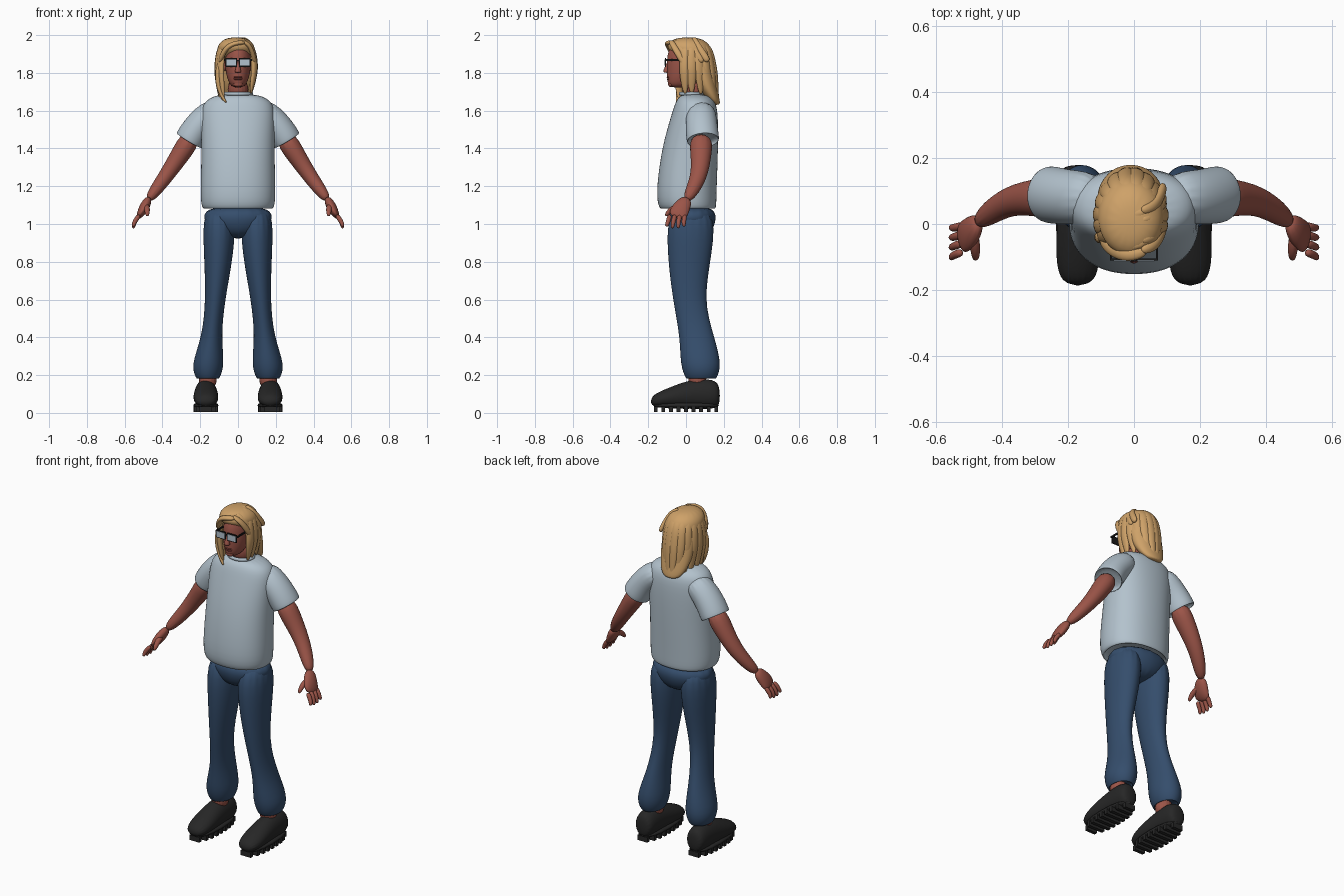
import bpy, bmesh
from math import sin, cos, pi, radians, copysign
from mathutils import Vector, Matrix

if "Cube" in bpy.data.objects:
    bpy.data.objects.remove(bpy.data.objects["Cube"], do_unlink=True)

ACROSS, BACK, UP = Matrix.Identity(3)
DOWN = -UP


def material(name, *rgb):
    mat = bpy.data.materials.new(name)
    mat.use_nodes = True
    mat.diffuse_color = (*rgb, 1)
    shader = mat.node_tree.nodes["Principled BSDF"]
    shader.inputs["Base Color"].default_value = (*rgb, 1)
    shader.inputs["Roughness"].default_value = .8
    return mat


SKIN = material("skin", .33, .09, .065)
LIP = material("lip", .22, .05, .04)
HAIR = material("blond hair", .62, .36, .14)
SHIRT = material("pale grey cotton", .45, .54, .61)
DENIM = material("blue denim", .035, .075, .15)
LEATHER = material("black leather", .02, .02, .02)
FRAME = material("black frame", .01, .01, .01)
LENS = material("pale lens", .45, .54, .62)


def finish(name, bm, mat, mirror=False, smooth=True, subdivide=False):
    bmesh.ops.recalc_face_normals(bm, faces=bm.faces[:])
    mesh = bpy.data.meshes.new(name)
    bm.to_mesh(mesh)
    bm.free()
    mesh.materials.append(mat)
    for poly in mesh.polygons:
        poly.use_smooth = smooth
    part = bpy.data.objects.new(name, mesh)
    bpy.context.collection.objects.link(part)
    if mirror:
        part.modifiers.new("mirror", 'MIRROR').use_mirror_merge = False
    if subdivide:
        modifier = part.modifiers.new("subdivision", 'SUBSURF')
        modifier.levels = modifier.render_levels = 2
    return part


def loft(name, mat, rings, axis=None, up=BACK, sides=16, hem=False, square=1, mirror=False):
    """Skin over elliptical rings: x, y, z, first radius, second radius."""
    bm = bmesh.new()
    grow = 3 / (2 + cos(2 * pi / sides))
    centres = [Vector(ring[:3]) for ring in rings]
    sections = []
    for i, (*_, wide, deep) in enumerate(rings):
        before, after = centres[max(i - 1, 0)], centres[min(i + 1, len(rings) - 1)]
        heading = axis or (after - before).normalized()
        sections.append((centres[i], heading, wide, deep))
    if hem:
        # fold the open edge back inside
        centre, heading, wide, deep = sections[-1]
        for depth in (0, .03):
            sections.append((centre - heading * depth, heading, wide * .9, deep * .9))
    loops = []
    for centre, heading, wide, deep in sections:
        side = up.cross(heading).normalized()
        front = heading.cross(side)
        loop = []
        for k in range(sides):
            angle = 2 * pi * k / sides
            u, v = [copysign(abs(w) ** square, w) for w in (cos(angle), sin(angle))]
            loop.append(bm.verts.new(centre + (side * wide * u + front * deep * v) * grow))
        loops.append(loop)
    for first, second in zip(loops, loops[1:]):
        for k in range(sides):
            n = (k + 1) % sides
            bm.faces.new((first[k], first[n], second[n], second[k]))
    bm.faces.new(loops[0])
    bm.faces.new(loops[-1][::-1])
    return finish(name, bm, mat, mirror, subdivide=True)


def strand(name, mat, path, start, end, wide=1, **options):
    """Limb whose radius changes evenly from start to end."""
    rings = []
    for i, point in enumerate(path):
        radius = start + (end - start) * i / (len(path) - 1)
        rings.append((*point, radius, radius * wide))
    return loft(name, mat, rings, **options)


def box(name, mat, place, size, mirror=False):
    bm = bmesh.new()
    bmesh.ops.create_cube(bm, size=1, matrix=Matrix.LocRotScale(Vector(place), None, Vector(size)))
    return finish(name, bm, mat, mirror, smooth=False)


def ball(name, mat, place, size, mirror=False):
    bm = bmesh.new()
    bmesh.ops.create_uvsphere(bm, u_segments=16, v_segments=10, radius=1,
                              matrix=Matrix.LocRotScale(Vector(place), None, Vector(size)))
    return finish(name, bm, mat, mirror)


# Shirt: body, sleeves, collar
loft("shirt_body", SHIRT, [
    (0, .04, 1.69, .09, .06),
    (0, .05, 1.66, .17, .1),
    (0, .05, 1.6, .2, .12),
    (0, .02, 1.4, .19, .15),
    (0, 0, 1.15, .2, .16),
    (0, .01, 1.08, .19, .15),
], axis=DOWN, hem=True, square=.9, sides=20)
strand("sleeve", SHIRT, [(.1, .08, 1.62), (.2, .08, 1.54), (.26, .09, 1.44)],
       start=.07, end=.08, wide=1.1, hem=True, mirror=True)
bpy.ops.mesh.primitive_torus_add(major_radius=.07, minor_radius=.01, location=(0, .03, 1.69))
collar = bpy.context.object
collar.name = "collar"
collar.scale.y = .85
collar.data.materials.append(SHIRT)
bpy.ops.object.shade_smooth()

# Jeans: seat and flared legs
loft("jeans_seat", DENIM, [
    (0, .03, 1.1, .18, .13),
    (0, .03, 1, .19, .13),
    (0, .03, .92, .06, .08),
], axis=DOWN)
loft("jeans_leg", DENIM, [
    (.1, .03, 1.1, .09, .13),
    (.1, .02, .85, .08, .12),
    (.12, .01, .6, .05, .08),
    (.14, .06, .4, .05, .09),
    (.16, .08, .25, .09, .11),
    (.16, .08, .18, .06, .08),
], axis=DOWN, hem=True, mirror=True)
strand("ankle", SKIN, [(.16, .06, .24), (.16, .06, .12)], start=.05, end=.05, mirror=True)

# Shoes: upper, sole and a row of lugs
loft("shoe_upper", LEATHER, [
    (.17, -.19, .06, .05, .03),
    (.17, -.1, .08, .07, .05),
    (.17, .03, .1, .06, .08),
    (.17, .15, .1, .06, .08),
    (.17, .18, .09, .04, .05),
], axis=BACK, up=UP, mirror=True)
loft("shoe_sole", LEATHER, [
    (.17, 0, .06, .07, .19),
    (.17, 0, .02, .07, .18),
], axis=DOWN, square=.8, mirror=True)
for i in range(-4, 5):
    box("sole_lug", LEATHER, (.17, i * .04, .02), (.13 - .001 * abs(i) ** 3, .02, .03), mirror=True)

# Arms and hands
strand("arm", SKIN, [(.24, .08, 1.47), (.31, .08, 1.36), (.39, .07, 1.24), (.48, 0, 1.12)],
       start=.06, end=.028, wide=1.1, mirror=True, sides=12)
loft("palm", SKIN, [
    (.47, .01, 1.14, .02, .03),
    (.5, -.03, 1.08, .03, .05),
    (.53, -.05, 1.03, .01, .05),
], mirror=True, sides=12)
for i in range(4):
    knuckle = Vector((.52, i * .027 - .085, 1.05))
    bend = Vector((.03, -.01, -.04))
    tip = Vector((.035, i * .005 - .02, abs(i - 1.5) * .01 - .08))
    strand("finger", SKIN, [knuckle, knuckle + bend, knuckle + tip],
           start=.014, end=.009, mirror=True, sides=8)
strand("thumb", SKIN, [(.49, -.02, 1.1), (.48, -.08, 1.08), (.48, -.11, 1.04)],
       start=.02, end=.01, mirror=True, sides=8)

# Neck, head and face
strand("neck", SKIN, [(0, .05, 1.64), (0, .02, 1.78)], start=.06, end=.055, axis=UP)
loft("head", SKIN, [
    (0, .01, 1.98, .04, .06),
    (0, .01, 1.92, .07, .11),
    (0, 0, 1.83, .07, .1),
    (0, -.02, 1.76, .055, .08),
    (0, -.04, 1.72, .03, .05),
], axis=DOWN)
strand("nose", SKIN, [(0, -.09, 1.86), (0, -.1, 1.83), (0, -.106, 1.81), (0, -.1, 1.8)],
       start=.01, end=.018, axis=DOWN, sides=8)
for name, height in (("upper_lip", 1.777), ("lower_lip", 1.767)):
    ball(name, LIP, (0, -.09, height), (.025, .012, .006))
ball("chin", SKIN, (0, -.08, 1.74), (.025, .015, .015))
ball("ear", SKIN, (.07, .01, 1.84), (.01, .02, .03), mirror=True)

# Glasses
box("glasses_frame", FRAME, (.036, -.108, 1.855), (.062, .006, .045), mirror=True)
box("glasses_lens", LENS, (.036, -.112, 1.855), (.052, .004, .034), mirror=True)
box("glasses_bridge", FRAME, (0, -.11, 1.865), (.02, .006, .007))
box("glasses_temple", FRAME, (.07, -.045, 1.868), (.006, .13, .01), mirror=True)

# Hair: the full mass
mass = loft("hair_mass", HAIR, [
    (0, .01, 1.99, .05, .06),
    (0, .01, 1.95, .1, .12),
    (0, .03, 1.9, .1, .11),
    (0, .08, 1.85, .1, .06),
    (0, .1, 1.74, .1, .06),
    (0, .15, 1.65, .07, .03),
    (0, .16, 1.63, .03, .02),
], axis=DOWN)
mass.location.x = -.01


def falling_lock(turn):
    """Lock from the crown, over the head toward one heading, then down."""
    outward = Vector((cos(turn), sin(turn), 0))
    behind = max(0, outward.y)
    length = .25 - .05 * max(0, outward.x)
    steps = 8
    rings = []
    for i in range(steps):
        t = i / (steps - 1)
        lean = min(1, t * 2.5) * pi / 2
        reach = sin(lean) * (1 - max(0, t - .6) * .5)
        x = outward.x * reach * .1 - .01
        y = outward.y * reach * .115 + .02 + behind * t * t * .06
        z = 1.89 + cos(lean) * .09 - length * max(0, t - .3) / .7
        swell = sin(pi * (.15 + t * .82)) ** .5
        rings.append((x, y, z, swell * .016, swell * .027))
    loft("hair_lock", HAIR, rings, up=UP.cross(outward), sides=8)


# Locks around the sides and back
for degrees in range(-15, 215, 19):
    falling_lock(radians(degrees))

# Locks swept from the parting to both sides of the forehead
for i in range(5):
    shift = Vector((0, i * .03, i * .004))
    sweep = [(.04, -.08, 1.96), (-.02, -.1, 1.96), (-.07, -.08, 1.93), (-.1, -.04, 1.85)]
    strand("right_sweep", HAIR, [Vector(p) + shift for p in sweep],
           start=.012, end=.014, wide=1.5, sides=8)
    sweep = [(.02, -.08, 1.97), (.06, -.07, 1.95), (.08, -.04, 1.9), (.09, 0, 1.84)]
    strand("left_sweep", HAIR, [Vector(p) + shift for p in sweep],
           start=.01, end=.014, wide=1.4, sides=8)

# Loose strand hanging beside the right cheek
strand("cheek_lock", HAIR, [(-.1, -.04, 1.85), (-.11, -.04, 1.75), (-.09, -.04, 1.68), (-.06, -.05, 1.64)],
       start=.018, end=.005, wide=1.2, sides=8)
